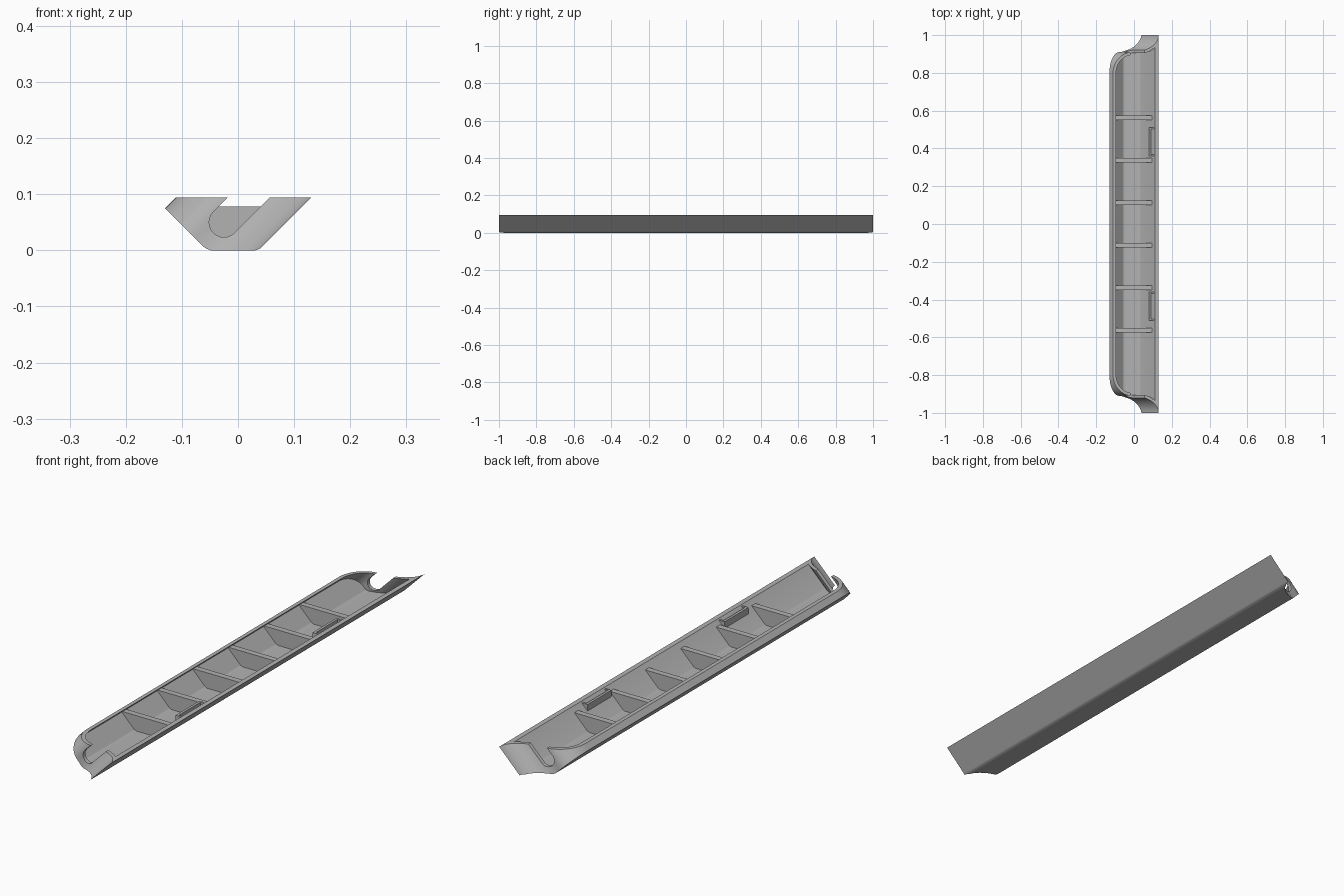
import bpy, bmesh, math
from mathutils import Vector

if "Cube" in bpy.data.objects:
    bpy.data.objects.remove(bpy.data.objects["Cube"])

grey = bpy.data.materials.new("plain_grey")
grey.use_nodes = True
grey.diffuse_color = (0.45, 0.45, 0.45, 1)
grey.node_tree.nodes["Principled BSDF"].inputs["Base Color"].default_value = grey.diffuse_color

TOP = 0.094


def prism(name, points, sweep):
    """Closed polygon swept along a vector."""
    bm = bmesh.new()
    face = bm.faces.new([bm.verts.new(p) for p in points])
    ext = bmesh.ops.extrude_face_region(bm, geom=[face])
    moved = [g for g in ext["geom"] if isinstance(g, bmesh.types.BMVert)]
    bmesh.ops.translate(bm, verts=moved, vec=Vector(sweep))
    bmesh.ops.recalc_face_normals(bm, faces=bm.faces)
    mesh = bpy.data.meshes.new(name)
    bm.to_mesh(mesh)
    bm.free()
    mesh.materials.append(grey)
    ob = bpy.data.objects.new(name, mesh)
    bpy.context.collection.objects.link(ob)
    return ob


def section(name, profile, y0, y1):
    """Cross-section (x, z) swept along the length."""
    return prism(name, [(x, y0, z) for x, z in profile], (0, y1 - y0, 0))


def plan(name, left, corner, flare):
    """Outline with rounded corners and flared ends, swept at 45 degrees."""
    mid, start, steps = -0.10, 0.80, 12
    quarter = [i / steps * math.pi / 2 for i in range(steps + 1)]
    half = [(mid - (mid - left) * math.cos(a), start + corner * math.sin(a)) for a in quarter]
    half += [(mid + flare[0] * math.sin(a), 1 - flare[1] * math.cos(a)) for a in quarter[1:]]
    half.append((0.2, 1))
    outline = half + [(u, -y) for u, y in reversed(half)]
    return prism(name, [(u - 0.1, y, -0.1) for u, y in outline], (0.3, 0, 0.3))


def boolean(target, cutter, operation):
    mod = target.modifiers.new("cut", "BOOLEAN")
    mod.operation, mod.solver, mod.object = operation, "EXACT", cutter
    bpy.context.view_layer.objects.active = target
    bpy.ops.object.modifier_apply(modifier=mod.name)
    bpy.data.objects.remove(cutter)


# Outer shell: trough cross-section trimmed by the flared outline
shell = section("tray_body", [
    (-0.13, 0.075), (-0.111, TOP), (0.13, TOP), (0.044, 0.008), (0.039, 0.003),
    (0.031, 0), (-0.048, 0), (-0.056, 0.003), (-0.062, 0.007)], -1, 1)
boolean(shell, plan("outer_outline", -0.205, 0.11, (0.136, 0.09)), "INTERSECT")

# Hollow interior
cavity = section("cavity", [
    (-0.139, 0.1), (-0.139, 0.12), (0.136, 0.12), (0.036, 0.02), (0.028, 0.016),
    (-0.05, 0.016), (-0.059, 0.02)], -0.99, 0.99)
boolean(cavity, plan("inner_outline", -0.189, 0.095, (0.15, 0.105)), "INTERSECT")
boolean(shell, cavity, "DIFFERENCE")

# Slanted round-bottomed slot through each end wall
arc = [math.radians(135 + i * 15) for i in range(13)]
slot = [(-0.025 + 0.0265 * math.cos(a), 0.05 + 0.0265 * math.sin(a)) for a in arc]
slot = [(slot[0][0] + 0.07, slot[0][1] + 0.07)] + slot + [(slot[-1][0] + 0.07, slot[-1][1] + 0.07)]
for side in (-1, 1):
    boolean(shell, section("end_slot", slot, side * 0.84, side * 1.1), "DIFFERENCE")
parts = [shell]

# Cross ribs
rib = [(-0.05, 0.008), (-0.12, 0.077), (-0.114, 0.078), (0.103, 0.078), (0.034, 0.009)]
for i in range(6):
    y = (i - 2.5) * 0.225
    parts.append(section("cross_rib", rib, y - 0.012, y + 0.012))

# Small pockets on the straight side wall
plate = [(0.08, 0.058), (0.08, 0.09), (0.09, 0.09), (0.09, 0.068)]
cheek = [(0.08, 0.058), (0.08, 0.09), (0.116, 0.09)]
for y in (-0.435, 0.435):
    parts.append(section("pocket_plate", plate, y - 0.075, y + 0.075))
    for end in (-1, 1):
        parts.append(section("pocket_end", cheek, y + end * 0.076, y + end * 0.068))

# Smooth curves, sharp edges
bpy.ops.object.select_all(action="DESELECT")
for ob in parts:
    ob.select_set(True)
bpy.context.view_layer.objects.active = shell
bpy.ops.object.shade_smooth_by_angle(angle=math.radians(30))
